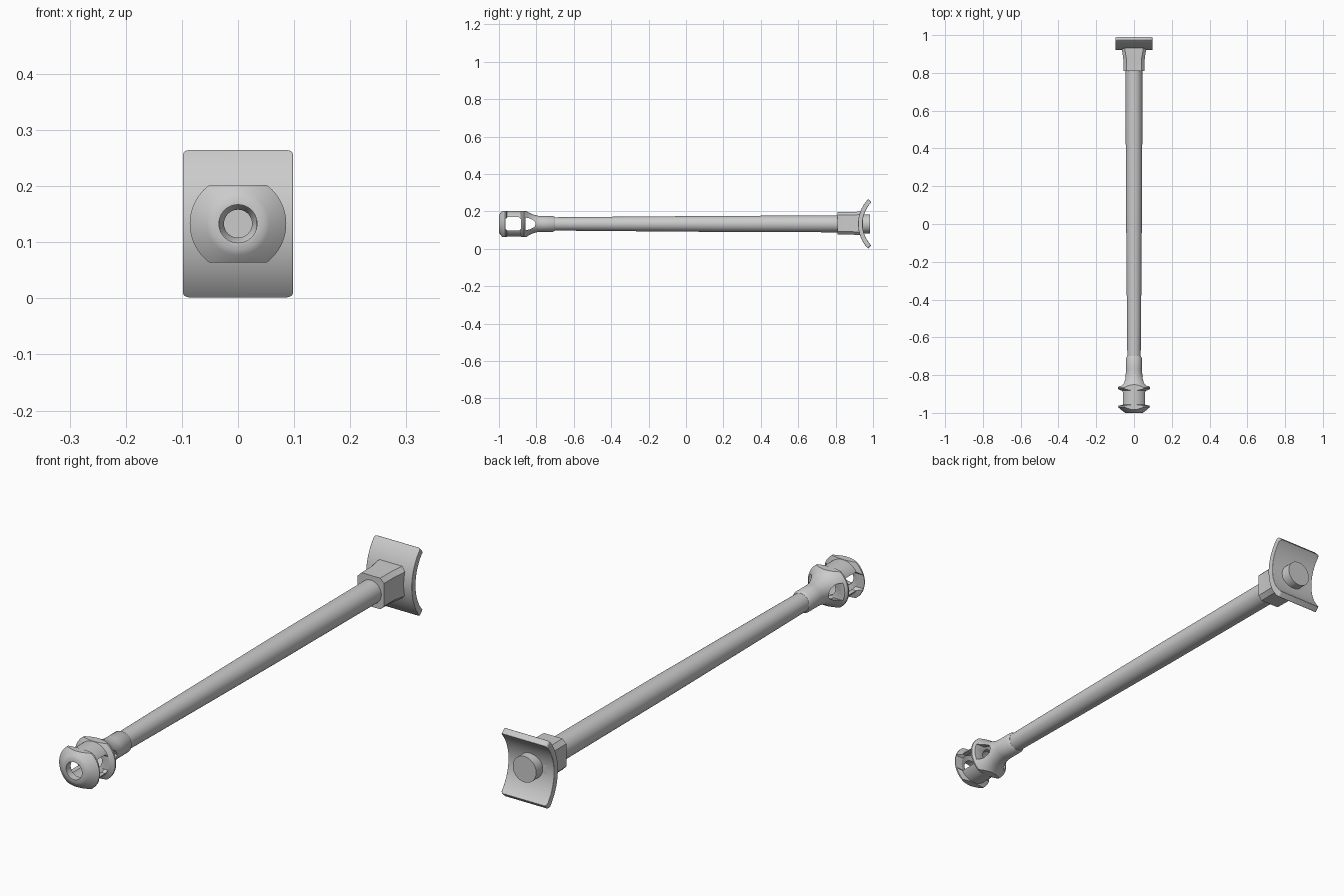
import bpy, bmesh, math
from mathutils import Vector

if "Cube" in bpy.data.objects:
    bpy.data.objects.remove(bpy.data.objects["Cube"])

AXIS_Z = 0.133  # height of the barrel centreline

steel = bpy.data.materials.new("plain grey steel")
steel.diffuse_color = (0.6, 0.6, 0.6, 1)
steel.use_nodes = True
steel.node_tree.nodes["Principled BSDF"].inputs["Base Color"].default_value = steel.diffuse_color


def finish(name, bm, angle=35):
    bmesh.ops.recalc_face_normals(bm, faces=bm.faces)
    mesh = bpy.data.meshes.new(name)
    bm.to_mesh(mesh)
    bm.free()
    mesh.materials.append(steel)
    ob = bpy.data.objects.new(name, mesh)
    bpy.context.collection.objects.link(ob)
    smooth(ob, angle)
    return ob


def smooth(ob, angle=35):
    bpy.ops.object.select_all(action='DESELECT')
    ob.select_set(True)
    bpy.context.view_layer.objects.active = ob
    bpy.ops.object.shade_smooth_by_angle(angle=math.radians(angle))


def lathe(name, profile, sides=48):
    """Closed solid turned round the barrel axis from (y, radius) pairs."""
    bm = bmesh.new()
    rings = []
    for y, r in profile:
        rings.append([bm.verts.new((r * math.cos(2 * math.pi * i / sides), y,
                                    AXIS_Z + r * math.sin(2 * math.pi * i / sides)))
                      for i in range(sides)])
    for a, b in zip(rings, rings[1:]):
        for i in range(sides):
            j = (i + 1) % sides
            bm.faces.new((a[i], a[j], b[j], b[i]))
    bm.faces.new(rings[0])
    bm.faces.new(rings[-1])
    return finish(name, bm)


def prism(name, outline, half_width):
    """Side outline of (y, height from axis) pairs, extruded across x."""
    bm = bmesh.new()
    face = bm.faces.new([bm.verts.new((-half_width, y, AXIS_Z + z)) for y, z in outline])
    ext = bmesh.ops.extrude_face_region(bm, geom=[face])
    bmesh.ops.translate(bm, vec=Vector((2 * half_width, 0, 0)),
                        verts=[v for v in ext['geom'] if isinstance(v, bmesh.types.BMVert)])
    return finish(name, bm)


def boolean(ob, cutter, operation='DIFFERENCE'):
    mod = ob.modifiers.new("cut", 'BOOLEAN')
    mod.object, mod.operation, mod.solver = cutter, operation, 'EXACT'
    bpy.context.view_layer.objects.active = ob
    bpy.ops.object.modifier_apply(modifier=mod.name)
    bpy.data.objects.remove(cutter)


# Barrel, thickening towards the rear
lathe("barrel", [(-0.74, 0.035), (-0.55, 0.037), (-0.05, 0.041), (0.2, 0.043), (0.85, 0.045)])

# Muzzle brake: two flared baffles and a sleeve over the barrel
brake = lathe("muzzle_brake", [
    (-1.0, 0.045), (-0.994, 0.056), (-0.968, 0.086), (-0.962, 0.086), (-0.956, 0.068),
    (-0.882, 0.068), (-0.872, 0.086), (-0.866, 0.086), (-0.845, 0.063), (-0.82, 0.051),
    (-0.795, 0.044), (-0.77, 0.042), (-0.71, 0.042), (-0.70, 0.036)], 64)
# Flatten the baffles above and below
boolean(brake, prism("flats", [(-1.1, -0.069), (-0.6, -0.069), (-0.6, 0.069), (-1.1, 0.069)], 0.2),
        'INTERSECT')
# Bore and gas chambers
boolean(brake, lathe("bore", [
    (-1.1, 0.034), (-0.972, 0.034), (-0.966, 0.054), (-0.884, 0.054), (-0.878, 0.034),
    (-0.862, 0.034), (-0.856, 0.046), (-0.80, 0.032), (-0.79, 0.025), (-0.75, 0.025)]))
# Side ports
boolean(brake, prism("front_port", [
    (-0.965, -0.026), (-0.955, -0.036), (-0.892, -0.036), (-0.882, -0.026),
    (-0.882, 0.026), (-0.892, 0.036), (-0.955, 0.036), (-0.965, 0.026)], 0.2))
boolean(brake, prism("rear_port", [
    (-0.858, -0.034), (-0.835, -0.029), (-0.81, -0.016), (-0.803, 0),
    (-0.81, 0.016), (-0.835, 0.029), (-0.858, 0.034)], 0.2))
smooth(brake)

# Chamfered breech block, widening where it meets the plate
bm = bmesh.new()
rings = []
for y, hx, hz in [(0.81, 0.056, 0.060), (0.88, 0.057, 0.060), (0.915, 0.063, 0.062), (0.945, 0.065, 0.062)]:
    c = 0.016
    pts = [(hx, hz - c), (hx - c, hz), (c - hx, hz), (-hx, hz - c),
           (-hx, c - hz), (c - hx, -hz), (hx - c, -hz), (hx, c - hz)]
    rings.append([bm.verts.new((x, y, AXIS_Z + 0.003 + z)) for x, z in pts])
for a, b in zip(rings, rings[1:]):
    for i in range(8):
        j = (i + 1) % 8
        bm.faces.new((a[i], a[j], b[j], b[i]))
bm.faces.new(rings[0])
bm.faces.new(rings[-1])
finish("breech_block", bm, 30)

# Curved rear plate, hollow side facing back
R, T, HALF, STEPS = 0.165, 0.024, 0.098, 24
centre_y = 0.944 + R
bm = bmesh.new()
inner, outer = [], []
for i in range(STEPS + 1):
    a = (2 * i / STEPS - 1) * 0.775
    for row, r in ((inner, R), (outer, R + T)):
        row.append((centre_y - r * math.cos(a), AXIS_Z + r * math.sin(a)))
sides = [[[bm.verts.new((x, y, z)) for y, z in row] for row in (inner, outer)] for x in (-HALF, HALF)]
(li, lo), (ri, ro) = sides
for i in range(STEPS):
    for p, q in ((li, lo), (ri, ro), (li, ri), (lo, ro)):
        bm.faces.new((p[i], p[i + 1], q[i + 1], q[i]))
corners = []
for i in (0, STEPS):
    bm.faces.new((li[i], lo[i], ro[i], ri[i]))
    corners += [bm.edges.get((li[i], lo[i])), bm.edges.get((ri[i], ro[i]))]
bmesh.ops.recalc_face_normals(bm, faces=bm.faces)
bmesh.ops.bevel(bm, geom=corners, offset=0.011, segments=4, profile=0.5, affect='EDGES')
plate = finish("rear_plate", bm)
mod = plate.modifiers.new("rounded_rim", 'BEVEL')
mod.width, mod.segments, mod.limit_method, mod.angle_limit = 0.007, 3, 'ANGLE', math.radians(50)
bpy.context.view_layer.objects.active = plate
bpy.ops.object.modifier_apply(modifier=mod.name)
smooth(plate, 40)

# Round boss in the hollow of the plate
lathe("rear_boss", [(0.93, 0.05), (0.985, 0.05)])
